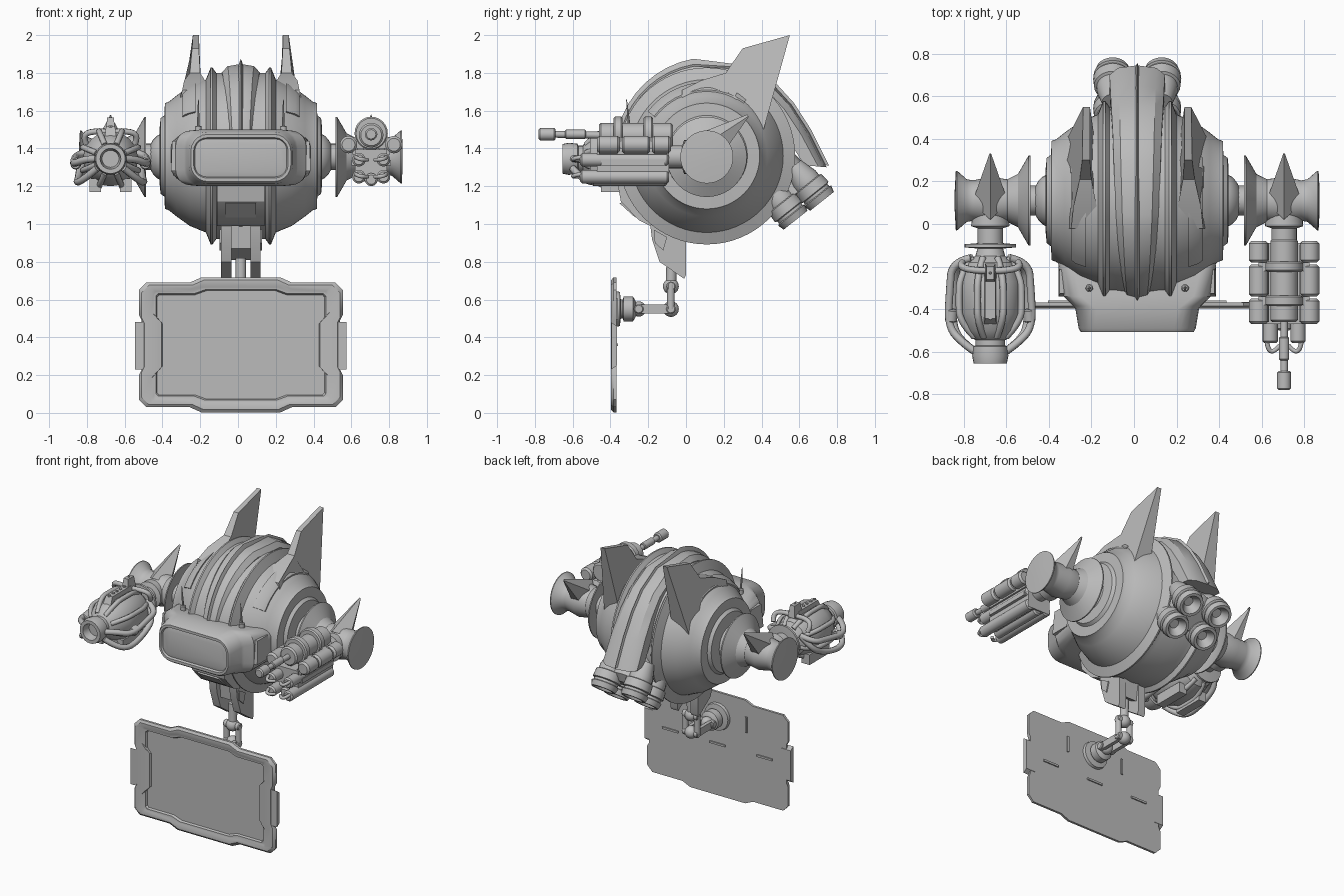
import bpy, bmesh, math
from mathutils import Vector

cube = bpy.data.objects.get("Cube")
if cube:
    bpy.data.objects.remove(cube)

grey = bpy.data.materials.new("mid_grey")
grey.use_nodes = True
grey.diffuse_color = (0.5, 0.5, 0.5, 1)
grey.node_tree.nodes["Principled BSDF"].inputs["Base Color"].default_value = (0.5, 0.5, 0.5, 1)

parts = []
SHIFT = 0.015            # the two guns differ, so the body sits off centre
CY, CZ = 0.11, 1.36      # body axis
X, Y, Z = Vector((1, 0, 0)), Vector((0, 1, 0)), Vector((0, 0, 1))


def keep(name, data):
    ob = bpy.data.objects.new(name, data)
    data.materials.append(grey)
    bpy.context.collection.objects.link(ob)
    ob.location.x = SHIFT
    parts.append(ob)
    return ob


def loft(name, rings):
    """Skin a list of equal rings and cap both ends."""
    bm = bmesh.new()
    rows = [[bm.verts.new(p) for p in ring] for ring in rings]
    n = len(rows[0])
    for a, b in zip(rows, rows[1:]):
        for i in range(n):
            j = (i + 1) % n
            bm.faces.new((a[i], a[j], b[j], b[i]))
    bm.faces.new(rows[0])
    bm.faces.new(rows[-1])
    bmesh.ops.recalc_face_normals(bm, faces=bm.faces)
    me = bpy.data.meshes.new(name)
    bm.to_mesh(me)
    bm.free()
    return keep(name, me)


def lathe(name, profile, centre, axis, seg=24):
    """Turn (distance, radius) pairs about an axis."""
    q = Vector(axis).to_track_quat('Z', 'Y')
    rings = []
    for t, r in profile:
        angles = [math.tau * i / seg for i in range(seg)]
        rings.append([Vector(centre) + q @ Vector((r * math.cos(a), r * math.sin(a), t))
                      for a in angles])
    return loft(name, rings)


def rod(name, a, b, r, seg=16, edge=0.0):
    a, b = Vector(a), Vector(b)
    d = (b - a).length
    prof = [(0, r - edge), (edge, r), (d - edge, r), (d, r - edge)] if edge else [(0, r), (d, r)]
    return lathe(name, prof, a, b - a, seg)


def ball(name, centre, r, axis=X, squash=1.0):
    prof = [(-r * squash * math.cos(math.pi * i / 12), max(0.001, r * math.sin(math.pi * i / 12)))
            for i in range(13)]
    return lathe(name, prof, centre, axis)


def box(name, c, size, taper=1.0):
    def ring(dz, k):
        return [(c[0] + sx * size[0] / 2 * k, c[1] + sy * size[1] / 2 * k, c[2] + dz)
                for sx, sy in ((-1, -1), (1, -1), (1, 1), (-1, 1))]
    return loft(name, [ring(-size[2] / 2, 1), ring(size[2] / 2, taper)])


def plate(name, pts):
    """Plate from (y, z, x0, x1) corners."""
    return loft(name, [[(p[2], p[0], p[1]) for p in pts], [(p[3], p[0], p[1]) for p in pts]])


def cable(name, pts, r):
    cu = bpy.data.curves.new(name, 'CURVE')
    cu.dimensions = '3D'
    cu.bevel_depth, cu.bevel_resolution, cu.resolution_u = r, 2, 6
    cu.use_fill_caps = True
    sp = cu.splines.new('NURBS')
    sp.points.add(len(pts) - 1)
    for p, co in zip(sp.points, pts):
        p.co = (*co, 1)
    sp.use_endpoint_u = True
    sp.order_u = 3
    return keep(name, cu)


# Round body with two raised ridges and stepped sides
half = [(0.0, .455), (.10, .44), (.13, .44), (.15, .468), (.16, .468), (.185, .405), (.27, .37),
        (.34, .32), (.38, .288), (.402, .28), (.405, .215), (.425, .20), (.43, .15)]
lathe("body", [(-x, r) for x, r in half[:0:-1]] + half, (0, CY, CZ), X, 64)


# Crest shell running over the top and down into the tail
def on_body(deg, r):
    a = math.radians(deg)
    return (CY + r * math.cos(a), CZ + r * math.sin(a))


def crest(name, path, rise, shoulder):
    rings = []
    for (y, z), w in path:
        out = Vector((0, y - CY, z - CZ)).normalized()
        p = Vector((0, y, z))
        rings.append([p + X * (w * k) - out * d for k, d in
                      ((-1, .12), (-1, shoulder), (-.7, rise), (0, 0),
                       (.7, rise), (1, shoulder), (1, .12))])
    loft(name, rings)


front = [on_body(178 - 8 * i, .472 + .002 * i) for i in range(11)]
back = [(.30, 1.83), (.46, 1.74), (.56, 1.63), (.65, 1.49), (.745, 1.30)]
crest("crest_shell", [(p, .06 + .004 * i) for i, p in enumerate(front)]
      + [(p, .11 + .005 * i) for i, p in enumerate(back)], .012, .045)
spine = [on_body(178 - 8 * i, .485 + .0035 * i) for i in range(11)]
crest("crest_spine", [(p, .024 - .0008 * i) for i, p in enumerate(spine)]
      + [((y + .012, z + .01), .017) for y, z in back], .03, .05)

# Rear thruster cluster
aim = Vector((0, .62, -.78))
for s in (-1, 1):
    for y, z in ((.72, 1.12), (.58, 1.02)):
        lathe("thruster", [(-.24, .05), (-.15, .075), (-.12, .075), (-.115, .088), (-.06, .092),
                           (-.055, .08), (-.04, .08), (-.035, .09), (0, .08), (0, .062), (-.05, .03)],
              (s * .115, y, z), aim, 24)
lathe("thruster_mount", [(-.28, .13), (-.1, .15), (-.06, .1)], (0, .64, 1.08), aim, 12)


# Visor with a recessed face
def rounded(hx, hz, rad, y, cz=1.35):
    pts = []
    for q, (sx, sz) in enumerate(((1, 1), (-1, 1), (-1, -1), (1, -1))):
        for i in range(6):
            a = math.radians(90 * q + 18 * i)
            pts.append((sx * (hx - rad) + rad * math.cos(a), y,
                        cz + sz * (hz - rad) + rad * math.sin(a)))
    return pts


loft("visor", [rounded(*v) for v in (
    (.36, .10, .06, -.10), (.37, .12, .07, -.20), (.345, .145, .08, -.34), (.30, .15, .09, -.385),
    (.29, .15, .10, -.40), (.275, .138, .10, -.49), (.265, .125, .09, -.508),
    (.25, .107, .07, -.508), (.243, .10, .06, -.495), (.22, .08, .05, -.50))])

# Horns, antennae, brow bands and cheek blocks on both sides
for s in (-1, 1):
    horn = [(.55, 2.0, .222, .254), (.30, 1.93, .222, .258), (.21, 1.80, .215, .27),
            (.08, 1.76, .19, .30), (-.02, 1.71, .18, .31), (-.02, 1.62, .18, .33),
            (.15, 1.62, .18, .34), (.30, 1.58, .19, .34), (.40, 1.46, .20, .33)]
    plate("horn", [(y, z, s * a, s * b) for y, z, a, b in horn])
    rings = []
    for deg in range(55, 150, 8):
        rings.append([(s * x, *on_body(deg, r)) for x, r in
                      ((.24, .3), (.24, .392), (.29, .37), (.31, .35), (.31, .3))])
    loft("brow_band", rings)
    rod("antenna_base", (s * .225, -.30, 1.46), (s * .225, -.30, 1.52), .018, 12, .005)
    lathe("antenna", [(0, .008), (.15, .002)], (s * .225, -.30, 1.51), (0, -.1, 1), 8)
    box("cheek_block", (s * .34, -.27, 1.36), (.06, .14, .16), .8)

# Arms: shoulder ball, flared collar, elbow drum and end cap
for s in (-1, 1):
    ball("shoulder_ball", (s * .40, CY, 1.355), .128, X, .72)
    rod("shoulder_rod", (s * .44, CY, 1.355), (s * .62, CY, 1.355), .07)
    lathe("arm_collar", [(.55, .08), (.502, .212), (.51, .212), (.56, .125), (.61, .10),
                         (.69, .112), (.77, .095), (.80, .10), (.846, .14), (.852, .14), (.857, .05)],
          (0, CY, 1.355), X * s, 40)
    # swept spike on top of the elbow
    base = [(s * .69 + dx, y, z) for dx, y, z in
            ((-.085, .10, 1.42), (0, .02, 1.46), (.085, .10, 1.42), (.03, .20, 1.38), (-.03, .20, 1.38))]
    tip = [(s * .69 + dx, y, z) for dx, y, z in
           ((-.004, .33, 1.57), (0, .325, 1.58), (.004, .33, 1.57), (.003, .33, 1.565), (-.003, .33, 1.565))]
    loft("elbow_spike", [base, tip])
    lathe("wrist", [(0, .085), (.07, .09), (.08, .06), (.16, .06)], (s * .69, .06, 1.355), -Y, 24)

# Barrel gun on the right arm
gx, gz = -.69, 1.345
barrel = [(.09, .06), (.095, .12), (.11, .12), (.115, .06), (.15, .07), (.18, .115), (.27, .145),
          (.42, .145), (.50, .11), (.54, .08), (.545, .07), (.57, .07), (.575, .08), (.62, .085),
          (.655, .078), (.655, .055), (.60, .045)]
lathe("barrel_gun", barrel, (gx, 0, gz), -Y, 24)
for i in range(8):
    a = math.tau * (i + .5) / 8
    c, d = math.cos(a), math.sin(a)
    cable("barrel_rib", [(gx + r * c, y, gz + r * d) for y, r in
                         ((-.16, .09), (-.24, .155), (-.36, .16), (-.46, .155), (-.53, .08))], .016)
for s in (-1, 1):
    for drop, out in ((0, .19), (-.10, .17)):
        cable("barrel_hose", [(gx + s * x, y, gz + z) for x, y, z in
              ((.09, -.16, .05), (out - .01, -.18, .02 + drop / 2), (out, -.30, drop),
               (out + .01, -.48, drop - .03), (.13, -.56, drop), (.07, -.60, drop / 2))], .019)
    rod("hose_clamp", (gx + s * .18, -.40, gz - .02), (gx + s * .185, -.46, gz - .03), .028, 12, .006)
    cable("barrel_handle", [(gx + s * .13, -.18, gz + .08), (gx + s * .15, -.2, gz + .13),
                            (gx + s * .07, -.22, gz + .15), (gx, -.22, gz + .14)], .016)
    box("under_block", (gx + s * .08, -.34, gz - .14), (.06, .22, .07))
box("barrel_rail", (gx, -.34, gz + .145), (.06, .26, .05), .8)
box("barrel_sight", (gx, -.23, gz + .18), (.05, .09, .08), .7)
lathe("barrel_sight_tip", [(0, .014), (.04, .004)], (gx, -.23, gz + .19), Z, 8)
for i in range(5):
    rod("rail_bolt", (gx, -.28 - .04 * i, gz + .165), (gx, -.28 - .04 * i, gz + .176), .01, 8)

# Cannon cluster on the left arm
gx = .69
rod("cannon_core", (gx, -.07, 1.47), (gx, -.46, 1.47), .065, 24, .01)
rod("cannon_rod", (gx, -.44, 1.47), (gx, -.70, 1.475), .018, 12)
rod("cannon_sleeve", (gx, -.53, 1.475), (gx, -.64, 1.475), .024, 12, .005)
rod("cannon_muzzle", (gx, -.69, 1.475), (gx, -.78, 1.475), .033, 12, .008)
for y in (-.20, -.36):
    rod("cannon_band", (gx, y + .025, 1.48), (gx, y - .025, 1.48), .088, 24, .008)
    box("cannon_bridge", (gx, y, 1.43), (.24, .04, .06))
for s in (-1, 1):
    for y0, y1 in ((-.08, -.18), (-.19, -.34), (-.35, -.47)):
        rod("side_canister", (gx + s * .12, y0, 1.42), (gx + s * .12, y1, 1.42), .046, 20, .012)
    for z in (1.34, 1.25):
        rod("lower_tube", (gx + s * .065, -.09, z), (gx + s * .065, -.56, z), .036, 16, .01)
        cable("feed_hose", [(gx + s * .07, -.42, z), (gx + s * .09, -.54, z + .02),
                            (gx + s * .06, -.62, z), (gx + s * .02, -.57, z)], .011)
    box("side_slot", (gx + s * .095, -.28, 1.325), (.02, .34, .03))
    box("side_rail", (gx + s * .085, -.28, 1.385), (.03, .36, .035))
box("cannon_frame", (gx, -.28, 1.31), (.17, .38, .17))
rod("cannon_keel", (gx, -.10, 1.235), (gx, -.50, 1.235), .035, 12, .01)

# Chin plate and forked bracket below the body
plate("chin_plate", [(y, z, -.125, .125) for y, z in
      ((-.36, 1.2), (-.345, 1.12), (-.25, 1.02), (-.19, .99), (-.1, 1.05), (-.2, 1.2))])
plate("chin_panel", [(y, z, -.08, .08) for y, z in
      ((-.352, 1.11), (-.27, 1.035), (-.24, 1.05), (-.32, 1.12))])
for s in (-1, 1):
    plate("fork", [(y, z, s * .05, s * .105) for y, z in
          ((-.19, 1.0), (-.18, .92), (-.14, .80), (-.01, .71), (0, .73), (0, .92))])
    plate("fork_cheek", [(y, z, s * .10, s * .113) for y, z in
          ((-.17, .97), (-.165, .90), (-.12, .86), (-.10, .93))])
    rod("link_cheek", (s * .045, -.08, .68), (s * .045, -.08, .55), .02, 12)
plate("fork_core", [(y, z, -.06, .06) for y, z in ((-.15, 1.0), (-.14, .87), (-.02, .81), (0, .95))])

# Jointed arm holding the display
rod("hanger", (0, -.075, .82), (0, -.08, .66), .028)
for y, z, r in ((-.08, .67, .042), (-.08, .55, .042), (-.25, .55, .04)):
    ball("joint_ball", (0, y, z), r)
    rod("joint_pin", (-.06, y, z), (.06, y, z), .025, 16, .005)
for s in (-1, 1):
    box("reach_link", (s * .035, -.165, .55), (.025, .19, .05))
lathe("display_mount", [(.26, .03), (.28, .065), (.33, .065), (.335, .05), (.345, .05),
                        (.35, .09), (.372, .095)], (0, 0, .55), -Y, 32)

# Display with a stepped frame and recessed face
outer = [(.21, .357), (.27, .33), (.50, .33), (.54, .29), (.54, .16), (.525, .13)]
inner = [(.20, .305), (.26, .283), (.45, .283), (.462, .27), (.462, .165), (.432, .13)]


def outline(quarter, y, k=0.0):
    right = [(x - k, z - k) for x, z in quarter]
    right += [(x, -z) for x, z in reversed(right)]
    loop = right + [(-x, z) for x, z in reversed(right)]
    return [(x, y, .36 + z) for x, z in loop]


loft("display", [outline(outer, -.368), outline(outer, -.384), outline(outer, -.397, .014),
                 outline(inner, -.397, -.012), outline(inner, -.390), outline(inner, -.390, .012),
                 outline(inner, -.376, .018)])
for s in (-1, 1):
    plate("display_handle", [(y, z, s * .49, s * .56) for y, z in
          ((-.366, .25), (-.395, .23), (-.395, .48), (-.366, .46))])
    box("back_rail", (s * .36, -.366, .36), (.12, .012, .014))
    box("back_rail", (s * .22, -.366, .55), (.014, .012, .11))
box("back_rail", (0, -.366, .36), (.12, .012, .014))

# Smooth shading with sharp edges kept
bpy.ops.object.select_all(action='DESELECT')
for ob in parts:
    if ob.type == 'MESH':
        ob.select_set(True)
        bpy.context.view_layer.objects.active = ob
bpy.ops.object.shade_smooth_by_angle(angle=math.radians(32))
